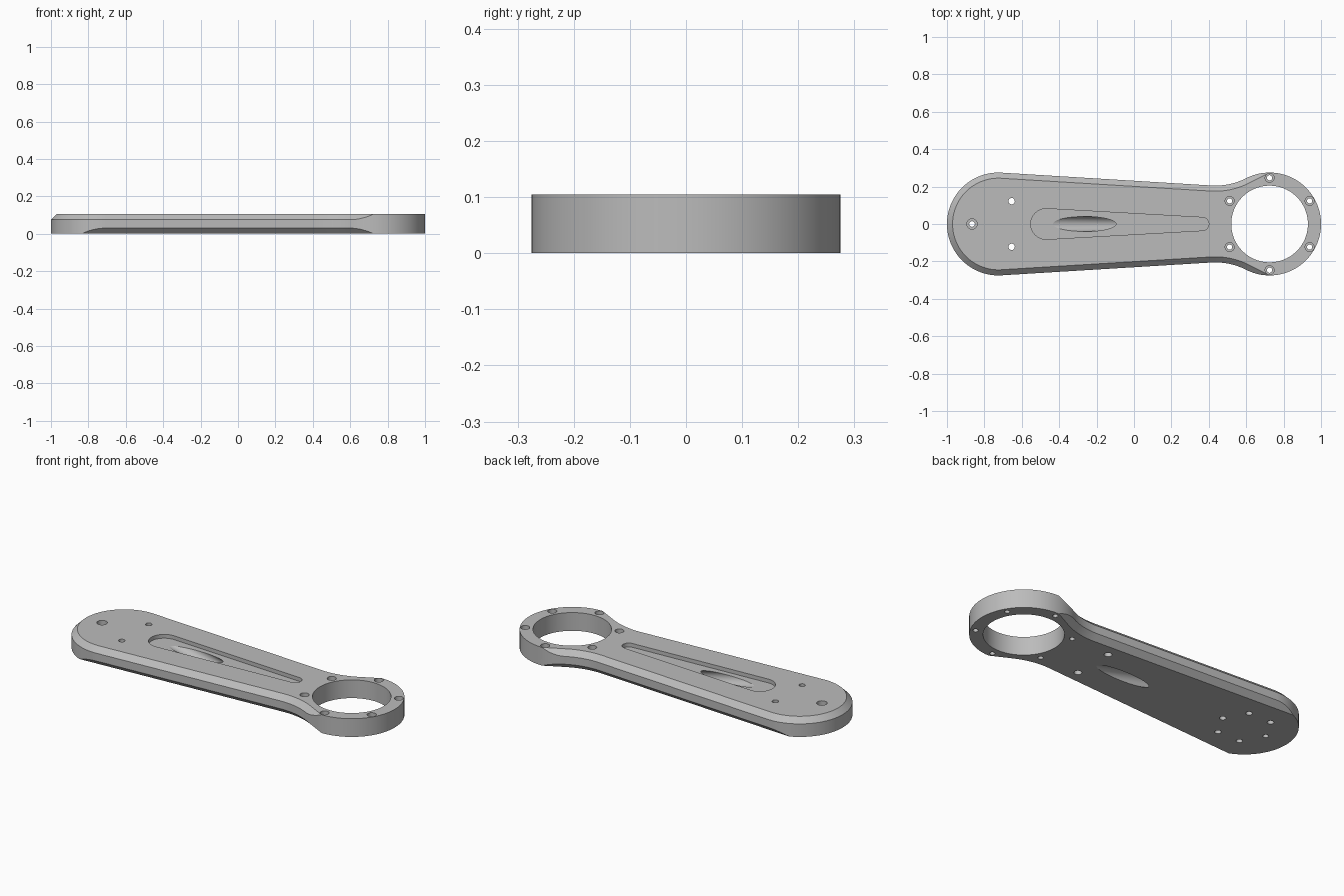
import bpy, bmesh, math
from math import sin, cos, pi, radians
from mathutils import Vector, Matrix

cube = bpy.data.objects.get("Cube")
if cube:
    bpy.data.objects.remove(cube, do_unlink=True)

# Main dimensions
HEIGHT = 0.105
RADIUS = 0.275                       # both rounded ends
END = Vector((-0.725, 0))            # solid end centre
RING = Vector((0.725, 0))            # ring end centre
TAPER, NECK = radians(3.5), radians(27)
NORMAL = Vector((sin(TAPER), cos(TAPER)))
# Concave neck arc, tangent to the tapered side and to the ring
reach = (RING - END).dot(NORMAL) / (1 - cos(TAPER + NECK))
NECK_R = reach - RADIUS
NECK_C = RING + reach * Vector((-sin(NECK), cos(NECK)))


def arc(centre, r, a0, a1, n):
    return [centre + r * Vector((cos(a0 + (a1 - a0) * i / n), sin(a0 + (a1 - a0) * i / n)))
            for i in range(n + 1)]


def circle(centre, r, n=32):
    return arc(centre, r, 0, 2 * pi, n)[:-1]


def mirrored(side):
    """Close a left-to-right upper side with its mirror image."""
    return side + [Vector((p.x, -p.y)) for p in reversed(side) if abs(p.y) > 1e-5]


def neck(inset):
    return arc(NECK_C, NECK_R + inset, 1.5 * pi - TAPER, 1.5 * pi + NECK, 16)


def end_arc(inset):
    return arc(END, RADIUS - inset, pi, pi / 2 - TAPER, 40)


def envelope(inset, rounded):
    """Arm outline that runs on past the ring, for limiting the chamfers."""
    if rounded:
        start = end_arc(inset)
    else:
        start = [END + NORMAL * (RADIUS - inset) + 0.6 * Vector((-cos(TAPER), sin(TAPER)))]
    curve = neck(inset)
    tip = curve[-1] + 0.4 * Vector((cos(NECK), sin(NECK)))
    return mirrored(start + curve + [tip, Vector((1.3, tip.y))])


def add_loft(bm, layers):
    """Add a closed solid through outlines given as (height, points)."""
    rings = [[bm.verts.new((p.x, p.y, z)) for p in pts] for z, pts in layers]
    for low, high in zip(rings, rings[1:]):
        for i in range(len(low)):
            j = (i + 1) % len(low)
            bm.faces.new((low[i], low[j], high[j], high[i]))
    bm.faces.new(rings[0])
    bm.faces.new(rings[-1])


def make(name, *solids):
    bm = bmesh.new()
    for layers in solids:
        add_loft(bm, layers)
    bmesh.ops.recalc_face_normals(bm, faces=bm.faces)
    mesh = bpy.data.meshes.new(name)
    bm.to_mesh(mesh)
    bm.free()
    obj = bpy.data.objects.new(name, mesh)
    bpy.context.collection.objects.link(obj)
    return obj


def carve(target, cutter, operation):
    cutter.hide_render = True
    mod = target.modifiers.new(cutter.name, 'BOOLEAN')
    mod.operation, mod.solver, mod.object = operation, 'EXACT', cutter
    bpy.context.view_layer.objects.active = target
    bpy.ops.object.modifier_apply(modifier=mod.name)
    bpy.data.objects.remove(cutter, do_unlink=True)


# Arm plate
outline = mirrored(end_arc(0) + neck(0) + arc(RING, RADIUS, pi / 2 + NECK, 0, 40)[1:])
arm = make("link_arm", [(0, outline), (HEIGHT, outline)])

# Top chamfer wraps the solid end, bottom chamfer only follows the sides
CH = 0.03
carve(arm, make("top_chamfer", [(-0.1, envelope(0, True)), (HEIGHT - CH, envelope(0, True)),
                                (HEIGHT + 0.02, envelope(CH + 0.02, True))]), 'INTERSECT')
carve(arm, make("bottom_chamfer", [(-0.02, envelope(CH + 0.02, False)), (CH, envelope(0, False)),
                                   (0.2, envelope(0, False))]), 'INTERSECT')


def stepped(p, r, wide):
    return [(-0.1, circle(p, r)), (0.06, circle(p, r)), (0.06, circle(p, wide)), (0.2, circle(p, wide))]


def straight(p, r, top):
    return [(-0.1, circle(p, r)), (top, circle(p, r))]


# Bearing bore, bolt circles and blind holes
holes = [[(-0.1, circle(RING, 0.205, 80)), (0.2, circle(RING, 0.205, 80))]]
for i in range(6):
    a = pi / 6 + i * pi / 3
    holes.append(stepped(RING + 0.247 * Vector((cos(a), sin(a))), 0.014, 0.024))
    a = i * pi / 3
    p = END + 0.141 * Vector((cos(a), sin(a)))
    if i == 3:
        holes.append(stepped(p, 0.015, 0.028))
    else:
        holes.append(straight(p, 0.017, 0.2 if i in (1, 5) else 0.05))
for s in (-1, 1):
    holes.append(straight(Vector((0.27, 0.118 * s)), 0.02, 0.05))
carve(arm, make("hole_cutter", *holes), 'DIFFERENCE')

# Tapered recess in the top face
FLOOR = 0.083
slant = math.asin((0.082 - 0.035) / 0.835)
slot = mirrored(arc(Vector((-0.47, 0)), 0.082, pi, pi / 2 - slant, 20)
                + arc(Vector((0.365, 0)), 0.035, pi / 2 - slant, 0, 16))
carve(arm, make("recess_cutter", [(FLOOR, slot), (0.2, slot)]), 'DIFFERENCE')

# Slanted round channel from the recess to the underside
channel = make("channel_cutter", [(-0.6, circle(Vector((0, 0)), 0.04, 48)),
                                  (0.6, circle(Vector((0, 0)), 0.04, 48))])
axis = Vector((-0.34, 0, FLOOR))
channel.data.transform(Matrix.Translation((-0.095, 0, FLOOR / 2))
                       @ axis.to_track_quat('Z', 'Y').to_matrix().to_4x4())
carve(arm, channel, 'DIFFERENCE')

# Plain grey finish
grey = bpy.data.materials.new("machined_grey")
grey.use_nodes = True
colour = (0.5, 0.5, 0.5, 1)
grey.diffuse_color = colour
grey.node_tree.nodes["Principled BSDF"].inputs["Base Color"].default_value = colour
arm.data.materials.clear()
arm.data.materials.append(grey)
for face in arm.data.polygons:
    face.material_index = 0

bpy.ops.object.select_all(action='DESELECT')
arm.select_set(True)
bpy.context.view_layer.objects.active = arm
bpy.ops.object.shade_smooth_by_angle(angle=radians(12))
